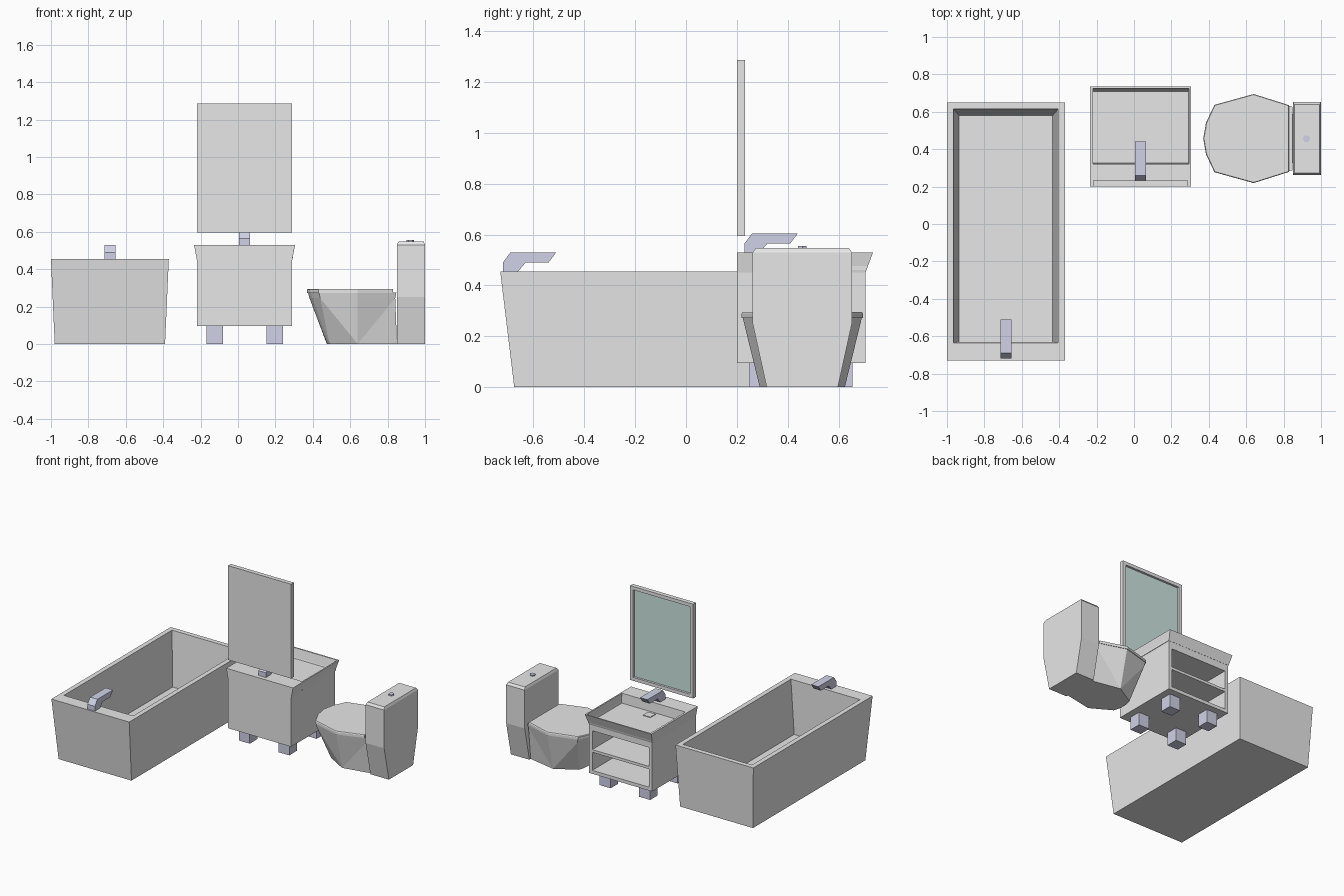
import bpy
import bmesh
import math

default_cube = bpy.data.objects.get("Cube")
if default_cube:
    bpy.data.objects.remove(default_cube, do_unlink=True)


def material(name, rgb):
    m = bpy.data.materials.new(name)
    m.use_nodes = True
    colour = (*rgb, 1)
    m.diffuse_color = colour
    m.node_tree.nodes["Principled BSDF"].inputs["Base Color"].default_value = colour
    return m


CERAMIC = material("ceramic_grey", (0.8, 0.8, 0.8))
METAL = material("blue_metal", (0.63, 0.65, 0.8))
GLASS = material("mirror_glass", (0.67, 0.87, 0.82))


def finish(name, bm, *mats):
    bmesh.ops.recalc_face_normals(bm, faces=bm.faces)
    mesh = bpy.data.meshes.new(name)
    bm.to_mesh(mesh)
    bm.free()
    for m in mats:
        mesh.materials.append(m)
    obj = bpy.data.objects.new(name, mesh)
    bpy.context.collection.objects.link(obj)
    return obj


def loft(name, rings, *mats):
    """Skin a stack of rings and cap both ends; a second material goes on the last cap."""
    bm = bmesh.new()
    loops = [[bm.verts.new(p) for p in ring] for ring in rings]
    n = len(rings[0])
    for a, b in zip(loops, loops[1:]):
        for i in range(n):
            j = (i + 1) % n
            bm.faces.new((a[i], a[j], b[j], b[i]))
    bm.faces.new(loops[0])
    bm.faces.new(loops[-1]).material_index = len(mats) - 1
    return finish(name, bm, *mats)


def rect(x0, x1, y0, y1, z):
    return [(x0, y0, z), (x1, y0, z), (x1, y1, z), (x0, y1, z)]


def box(name, x0, x1, y0, y1, z0, z1, mat=CERAMIC):
    return loft(name, [rect(x0, x1, y0, y1, z0), rect(x0, x1, y0, y1, z1)], mat)


# Faucet: side profile extruded across x
def faucet(name, x, y, z):
    profile = [(0, 0), (0, 0.035), (0.03, 0.075), (0.21, 0.075),
               (0.18, 0.035), (0.09, 0.035), (0.06, 0)]
    loft(name, [[(x + s, y + py, z + pz) for py, pz in profile]
                for s in (-0.03, 0.03)], METAL)


# Bathtub
loft("bathtub", [rect(-0.98, -0.39, -0.675, 0.625, 0),
                 rect(-1, -0.37, -0.73, 0.65, 0.455),
                 rect(-0.965, -0.405, -0.635, 0.615, 0.455),
                 rect(-0.935, -0.435, -0.63, 0.58, 0.06)], CERAMIC)
faucet("bathtub_faucet", -0.685, -0.72, 0.455)

# Washbasin on a cabinet that is open at the back
L, R, F, B = -0.22, 0.29, 0.2, 0.705
BASE, TOP, T = 0.095, 0.41, 0.025
loft("washbasin", [rect(L, R, F, B, TOP),
                   rect(L, R, F, B, 0.45),
                   rect(L - 0.015, R + 0.015, F, 0.735, 0.53),
                   rect(L, R + 0.005, 0.32, 0.725, 0.53),
                   rect(L, R + 0.005, 0.325, 0.71, 0.46)], CERAMIC)
box("cabinet_right_side", L, L + T, F, B, BASE, TOP)
box("cabinet_left_side", R - T, R, F, B, BASE, TOP)
box("cabinet_front", L + T, R - T, F, F + T, BASE, TOP)
box("cabinet_bottom", L + T, R - T, F + T, B, BASE, BASE + T)
box("cabinet_shelf", L + T, R - T, F + T, B, 0.252, 0.272)
box("basin_drain", 0.005, 0.065, 0.345, 0.405, 0.46, 0.465)
faucet("basin_faucet", 0.035, 0.23, 0.53)
for side, x in (("right", -0.168), ("left", 0.152)):
    for end, y in (("front", 0.25), ("back", 0.567)):
        box(f"cabinet_leg_{end}_{side}", x, x + 0.088, y, y + 0.088, 0, BASE, METAL)


# Wall mirror: frame with recessed glass facing the back
def upright(inset, y):
    return [(x, y, z) for x, z in ((L + inset, 0.595 + inset), (R - inset, 0.595 + inset),
                                   (R - inset, 1.285 - inset), (L + inset, 1.285 - inset))]


loft("mirror", [upright(0, 0.2), upright(0, 0.232), upright(0.025, 0.232),
                upright(0.025, 0.216)], CERAMIC, GLASS)

# Toilet tank and flush button
MID = 0.457
loft("toilet_tank", [rect(0.85, 1, MID - 0.14, MID + 0.14, 0),
                     rect(0.85, 1, MID - 0.195, MID + 0.195, 0.25),
                     rect(0.85, 1, MID - 0.195, MID + 0.195, 0.53),
                     rect(0.857, 0.993, MID - 0.183, MID + 0.183, 0.547)], CERAMIC)
loft("flush_button", [[(0.922 + 0.02 * math.cos(a * math.tau / 6),
                        MID + 0.02 * math.sin(a * math.tau / 6), z) for a in range(6)]
                      for z in (0.545, 0.555)], METAL)

# Toilet lid and bowl: half outlines from the tip to the tank
RIM = [(0.37, 0), (0.385, 0.085), (0.43, 0.18), (0.64, 0.238), (0.85, 0.172)]
FOOT = [(0.475, 0), (0.478, 0.04), (0.49, 0.08), (0.64, 0.167), (0.85, 0.125)]
WIDEST = 3


def full(half, z, scale=1.0):
    pts = [(0.64 + (x - 0.64) * scale, y * scale) for x, y in half]
    return ([(x, MID + y, z) for x, y in pts]
            + [(x, MID - y, z) for x, y in reversed(pts[1:])])


lid = RIM[:-1] + [(0.83, 0.178)]
loft("toilet_lid", [full(lid, 0.273), full(lid, 0.29), full(lid, 0.295, 0.985)], CERAMIC)

bm = bmesh.new()
lip, rim, foot = [[bm.verts.new(p) for p in ring] for ring in
                  (full(RIM, 0.275, 0.985), full(RIM, 0.245, 0.955), full(FOOT, 0))]
n = len(rim)
for i in range(n):
    j = (i + 1) % n
    bm.faces.new((lip[i], lip[j], rim[j], rim[i]))
    # Fold each facet towards the widest foot corners
    if i < WIDEST or WIDEST + 3 > i >= WIDEST + 1:
        bm.faces.new((rim[i], rim[j], foot[j]))
        bm.faces.new((rim[i], foot[j], foot[i]))
    else:
        bm.faces.new((rim[i], rim[j], foot[i]))
        bm.faces.new((rim[j], foot[j], foot[i]))
bm.faces.new(lip)
bm.faces.new(foot)
finish("toilet_bowl", bm, CERAMIC)
